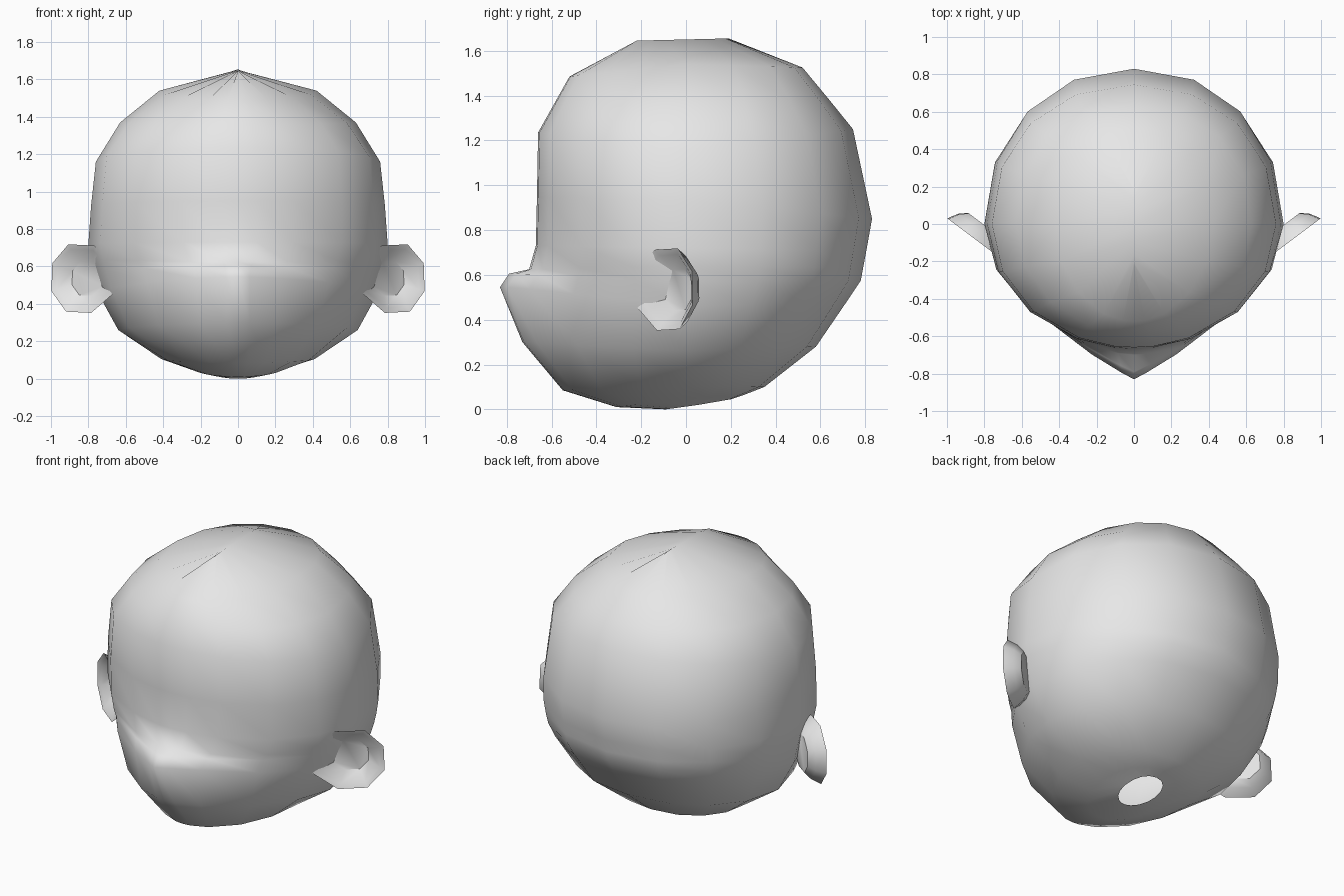
import bpy, bmesh, math
from mathutils import Vector

cube = bpy.data.objects.get("Cube")
if cube:
    bpy.data.objects.remove(cube, do_unlink=True)

# One plain material
grey = bpy.data.materials.new("light grey")
grey.use_nodes = True
grey.diffuse_color = (0.8, 0.8, 0.8, 1)
grey.node_tree.nodes["Principled BSDF"].inputs["Base Color"].default_value = (0.8, 0.8, 0.8, 1)


def loft(name, rings, cap_first=False, cap_last=False, angle=60):
    """Skin a list of closed rings into one smooth-shaded object."""
    bm = bmesh.new()
    loops = [[bm.verts.new(p) for p in ring] for ring in rings]
    n = len(loops[0])
    for a, b in zip(loops, loops[1:]):
        for i in range(n):
            j = (i + 1) % n
            bm.faces.new((a[i], a[j], b[j], b[i]))
    if cap_first:
        bm.faces.new(loops[0])
    if cap_last:
        bm.faces.new(loops[-1])
    bmesh.ops.remove_doubles(bm, verts=bm.verts, dist=0.0005)
    bmesh.ops.recalc_face_normals(bm, faces=bm.faces)
    mesh = bpy.data.meshes.new(name)
    bm.to_mesh(mesh)
    bm.free()
    mesh.materials.append(grey)
    obj = bpy.data.objects.new(name, mesh)
    bpy.context.collection.objects.link(obj)
    bpy.ops.object.select_all(action='DESELECT')
    obj.select_set(True)
    bpy.context.view_layer.objects.active = obj
    bpy.ops.object.shade_smooth_by_angle(angle=math.radians(angle))
    return obj


# Head: angles from the front (0) round to the back (180), closer at the nose
half = [0, 8, 22.5, 45, 67.5, 90, 112.5, 135, 157.5, 180]
angles = half + [-a for a in reversed(half[1:-1])]


def head_ring(front, side, back, power=2.0, nose=0.0):
    """front and back are (y, z), side is (half width, z); power below 2 is pointed."""
    (yf, zf), (w, zs), (yb, zb) = front, side, back
    cy = (yf + yb) / 2 if w < 0.3 else 0.0
    ring = []
    for a in angles:
        s, c = math.sin(math.radians(a)), math.cos(math.radians(a))
        p = power if c > 0 else 2.15
        x = math.copysign(w * abs(s) ** (2 / p), s)
        t = abs(c) ** (2 / p)
        end_y, end_z = (yf, zf) if c > 0 else (yb, zb)
        y = cy + (end_y - cy) * t
        z = zs + (end_z - zs) * t
        if abs(a) < 10:
            y -= nose * (1 if a == 0 else 0.6)
        ring.append((x, y, z))
    return ring


head_rings = [
    head_ring((-0.22, 1.645), (0.0, 1.65), (0.19, 1.655)),            # crown ridge
    head_ring((-0.52, 1.485), (0.42, 1.54), (0.52, 1.525)),
    head_ring((-0.59, 1.36), (0.63, 1.37), (0.64, 1.38)),
    head_ring((-0.66, 1.235), (0.76, 1.16), (0.745, 1.25)),
    head_ring((-0.665, 0.95), (0.785, 0.93), (0.83, 0.85)),
    head_ring((-0.67, 0.73), (0.80, 0.72), (0.805, 0.71), 1.9),
    head_ring((-0.70, 0.625), (0.79, 0.64), (0.79, 0.63), 1.75),      # nose bridge
    head_ring((-0.73, 0.605), (0.775, 0.57), (0.78, 0.575), 1.65, 0.06),
    head_ring((-0.77, 0.545), (0.75, 0.46), (0.72, 0.485), 1.6, 0.06),  # nose tip
    head_ring((-0.73, 0.30), (0.64, 0.26), (0.58, 0.28), 1.7),        # chin
    head_ring((-0.55, 0.085), (0.41, 0.105), (0.35, 0.10), 1.9),
    head_ring((-0.31, 0.01), (0.22, 0.045), (0.26, 0.065)),
    head_ring((-0.09, 0.0), (0.11, 0.02), (0.20, 0.045)),             # open neck
]
loft("head", head_rings, angle=70)


# Ears: tilted eight-sided dishes with a hollow front
def make_ear(name, sign):
    along, out, up = Vector((0.8, 0.6, 0)), Vector((0.6, -0.8, 0)), Vector((0, 0, 1))
    centre = Vector((0.855, -0.077, 0.535))
    rings = []
    for scale, depth in [(0.6, -0.09), (0.82, -0.055), (1.0, 0.0), (0.85, -0.012), (0.5, -0.065)]:
        ring = []
        for k in range(8):
            a = math.radians(-20 + 45 * k)
            u = 0.19 * math.cos(a) * scale
            if u < 0:
                u *= 1.35  # stretch the root into the head
            p = centre + along * u + up * (0.195 * math.sin(a) * scale) + out * depth
            ring.append((p.x * sign, p.y, p.z))
        rings.append(ring)
    loft(name, rings, cap_first=True, cap_last=True, angle=40)


make_ear("left_ear", 1)
make_ear("right_ear", -1)
